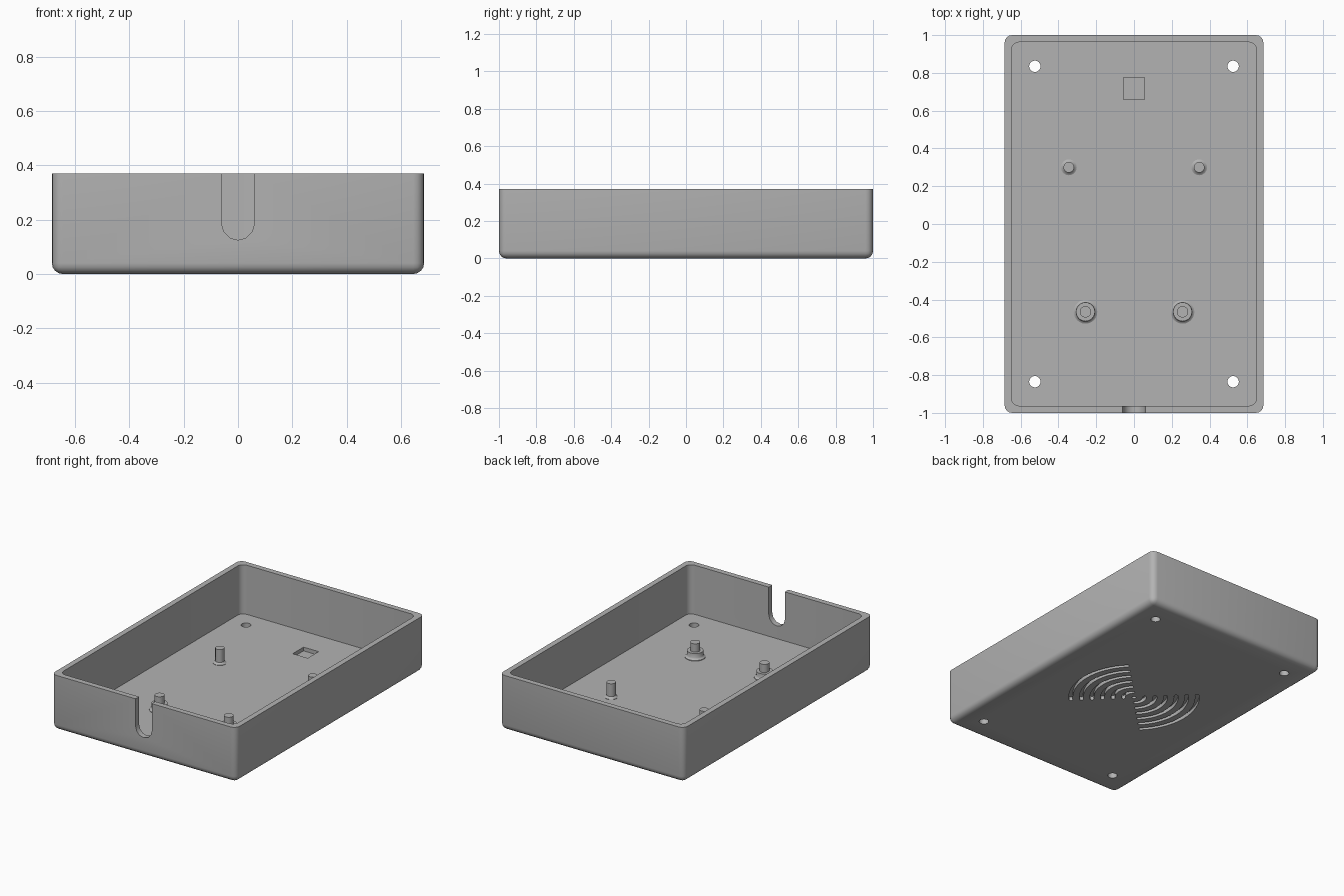
import bpy, bmesh, math
from mathutils import Vector

if "Cube" in bpy.data.objects:
    bpy.data.objects.remove(bpy.data.objects["Cube"], do_unlink=True)

HALF_X, HALF_Y, HEIGHT = 0.685, 1.0, 0.37
WALL, FLOOR, ROUND = 0.037, 0.04, 0.04

grey = bpy.data.materials.new("case_grey")
grey.use_nodes = True
colour = (0.45, 0.45, 0.45, 1)
grey.diffuse_color = colour
grey.node_tree.nodes["Principled BSDF"].inputs["Base Color"].default_value = colour


def finish(bm, name):
    bmesh.ops.recalc_face_normals(bm, faces=bm.faces)
    mesh = bpy.data.meshes.new(name)
    bm.to_mesh(mesh)
    bm.free()
    mesh.materials.append(grey)
    obj = bpy.data.objects.new(name, mesh)
    bpy.context.collection.objects.link(obj)
    return obj


def select_only(obj):
    bpy.ops.object.select_all(action="DESELECT")
    obj.select_set(True)
    bpy.context.view_layer.objects.active = obj


def smooth(obj):
    select_only(obj)
    bpy.ops.object.shade_smooth_by_angle(angle=math.radians(35))


def rounded_box(name, hx, hy, z0, z1, round_bottom):
    bm = bmesh.new()
    bmesh.ops.create_cube(bm, size=2)
    for v in bm.verts:
        v.co = Vector((v.co.x * hx, v.co.y * hy, z1 if v.co.z > 0 else z0))
    edges = []
    for e in bm.edges:
        a, b = (v.co for v in e.verts)
        upright = abs(a.z - b.z) > 0.01
        if upright or (round_bottom and max(a.z, b.z) < z0 + 0.01):
            edges.append(e)
    bmesh.ops.bevel(bm, geom=edges, offset=ROUND, segments=4, profile=0.5, affect="EDGES")
    return finish(bm, name)


def prism(bm, outline, direction):
    """Add a closed solid: a flat outline pushed along a direction."""
    face = bm.faces.new([bm.verts.new(p) for p in outline])
    ext = bmesh.ops.extrude_face_region(bm, geom=[face], use_keep_orig=True)
    moved = [g for g in ext["geom"] if isinstance(g, bmesh.types.BMVert)]
    bmesh.ops.translate(bm, verts=moved, vec=direction)


def arc(cx, cy, r, start, end, steps):
    angles = [math.radians(start + (end - start) * i / steps) for i in range(steps + 1)]
    return [(cx + r * math.cos(a), cy + r * math.sin(a)) for a in angles]


def cut(target, cutter):
    cutter.hide_render = True
    mod = target.modifiers.new("cut", "BOOLEAN")
    mod.operation, mod.solver, mod.object = "DIFFERENCE", "EXACT", cutter
    select_only(target)
    bpy.ops.object.modifier_apply(modifier=mod.name)
    bpy.data.objects.remove(cutter, do_unlink=True)


# Open tray with rounded outer corners and underside
case = rounded_box("case_shell", HALF_X, HALF_Y, 0, HEIGHT, True)
cut(case, rounded_box("cavity", HALF_X - WALL, HALF_Y - WALL, FLOOR, HEIGHT + 0.2, False))

bm = bmesh.new()
# Cable slot in the front wall
slot = [(0.06, 0.5)] + arc(0, 0.185, 0.06, 0, -180, 6) + [(-0.06, 0.5)]
prism(bm, [(x, -HALF_Y - 0.1, z) for x, z in slot], (0, 0.12 + WALL, 0))

# Screw holes through the floor corners
for sx in (-1, 1):
    for sy in (-1, 1):
        ring = arc(sx * 0.525, sy * 0.835, 0.03, 0, 360, 24)[:-1]
        prism(bm, [(x, y, -0.1) for x, y in ring], (0, 0, 0.2))

# Square pocket in the floor
pocket = [(-0.056, 0.66), (0.056, 0.66), (0.056, 0.775), (-0.056, 0.775)]
prism(bm, [(x, y, 0.015) for x, y in pocket], (0, 0, 0.1))

# Speaker grille: curved grooves and a centre dimple in the underside
GROOVE, DEPTH = 0.012, 0.025
dimple = arc(0, 0, 0.014, 0, 360, 16)[:-1]
prism(bm, [(x, y, -0.05) for x, y in dimple], (0, 0, 0.05 + DEPTH))
for middle in (0, 180):
    for i in range(1, 7):
        r = i * 0.066
        a, b = middle - 44, middle + 44
        ends = [arc(0, 0, r, t, t, 1)[0] for t in (a, b)]
        outline = arc(0, 0, r + GROOVE, a, b, 16)
        outline += arc(*ends[1], GROOVE, b, b + 180, 6)[1:-1]
        outline += arc(0, 0, r - GROOVE, b, a, 16)
        outline += arc(*ends[0], GROOVE, a + 180, a + 360, 6)[1:-1]
        prism(bm, [(x, y, -0.05) for x, y in outline], (0, 0, 0.05 + DEPTH))
cut(case, finish(bm, "openings"))
smooth(case)


def post(name, x, y, profile):
    """Turn a (radius, height) profile into a post standing on the floor."""
    bm = bmesh.new()
    rings = []
    for r, z in profile:
        circle = arc(x, y, r, 0, 360, 24)[:-1]
        rings.append([bm.verts.new((px, py, z)) for px, py in circle])
    for low, high in zip(rings, rings[1:]):
        for i in range(len(low)):
            j = (i + 1) % len(low)
            bm.faces.new((low[i], low[j], high[j], high[i]))
    bm.faces.new(rings[0])
    bm.faces.new(rings[-1])
    smooth(finish(bm, name))


# Plain pins at the back, stepped pins at the front
PIN = [(0.042, 0.035), (0.042, 0.042), (0.034, 0.046), (0.028, 0.054), (0.028, 0.14)]
STEPPED = [(0.063, 0.035), (0.063, 0.044), (0.055, 0.048), (0.05, 0.056),
           (0.05, 0.085), (0.03, 0.085), (0.03, 0.14)]
for side, sx in (("left", 1), ("right", -1)):
    post("back_pin_" + side, sx * 0.345, 0.3, PIN)
    post("front_pin_" + side, sx * 0.257, -0.465, STEPPED)
